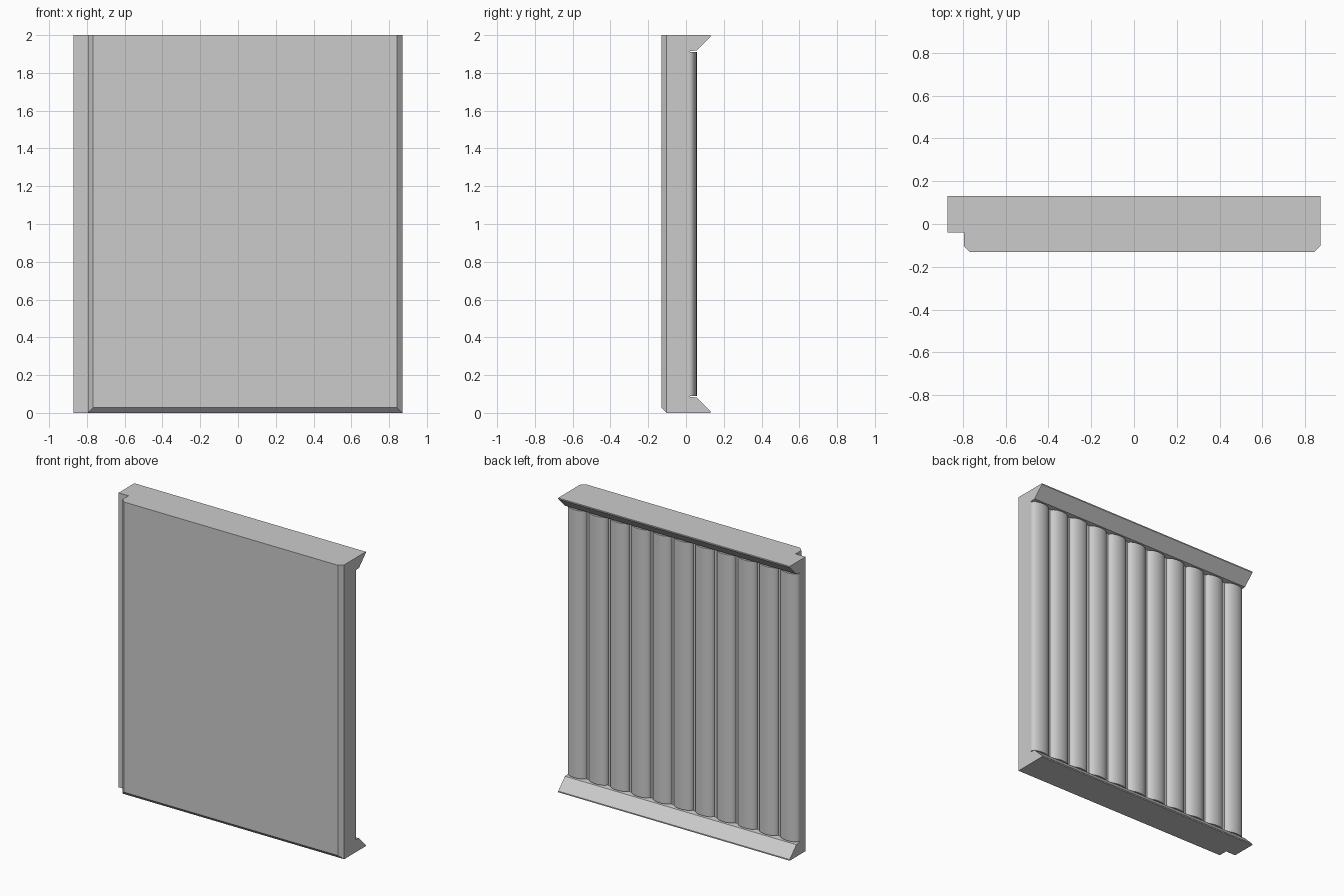
import bpy, bmesh, math
from mathutils import Vector

cube = bpy.data.objects.get("Cube")
if cube:
    bpy.data.objects.remove(cube, do_unlink=True)

grey = bpy.data.materials.new("plain grey")
grey.use_nodes = True
COLOUR = (0.6, 0.6, 0.6, 1)
grey.diffuse_color = COLOUR
grey.node_tree.nodes["Principled BSDF"].inputs["Base Color"].default_value = COLOUR

HALF, FRONT, BACK, HEIGHT = 0.87, -0.13, 0.02, 2.0
CHAMFER = 0.028
RIB_LOW, RIB_TOP = 0.09, 1.91


def extrude(points, offset):
    """Closed prism from a planar loop of points."""
    bm = bmesh.new()
    face = bm.faces.new([bm.verts.new(p) for p in points])
    grown = bmesh.ops.extrude_face_region(bm, geom=[face])["geom"]
    verts = [g for g in grown if isinstance(g, bmesh.types.BMVert)]
    bmesh.ops.translate(bm, verts=verts, vec=offset)
    bmesh.ops.recalc_face_normals(bm, faces=bm.faces)
    return bm


def finish(bm, name, smooth=False):
    mesh = bpy.data.meshes.new(name)
    bm.to_mesh(mesh)
    bm.free()
    mesh.materials.append(grey)
    obj = bpy.data.objects.new(name, mesh)
    bpy.context.collection.objects.link(obj)
    if smooth:
        bpy.ops.object.select_all(action="DESELECT")
        obj.select_set(True)
        bpy.context.view_layer.objects.active = obj
        bpy.ops.object.shade_smooth_by_angle(angle=math.radians(40))
    return obj


# Panel with a rebate on one edge and chamfered front corners
step = -0.795
plan = [(-HALF, BACK), (-HALF, -0.04), (step, -0.04), (step, FRONT + CHAMFER),
        (step + CHAMFER, FRONT), (HALF - CHAMFER, FRONT),
        (HALF, FRONT + CHAMFER), (HALF, BACK)]
bm = extrude([(x, y, 0) for x, y in plan], (0, 0, HEIGHT))

# Chamfer along the bottom front edge
cut = bmesh.ops.bisect_plane(
    bm, geom=bm.verts[:] + bm.edges[:] + bm.faces[:],
    plane_co=(0, FRONT, CHAMFER), plane_no=Vector((0, -1, -1)).normalized(),
    clear_outer=True)["geom_cut"]
bmesh.ops.holes_fill(bm, edges=[e for e in cut if isinstance(e, bmesh.types.BMEdge)])
bmesh.ops.recalc_face_normals(bm, faces=bm.faces)
finish(bm, "panel")

# Sloping lips along the top and bottom of the back
lip = [(BACK, 0), (0.13, 0), (0.13, 0.008), (0.057, 0.081), (BACK, 0.085)]
for name, base, direction in (("bottom_lip", 0, 1), ("top_lip", HEIGHT, -1)):
    loop = [(-HALF, y, base + direction * z) for y, z in lip]
    finish(extrude(loop, (2 * HALF, 0, 0)), name)

# Row of rounded upright ribs on the back
COUNT, RADIUS, DEPTH, STEPS = 11, 0.07, 0.037, 16
pitch = (2 * HALF - 2 * RADIUS) / (COUNT - 1)
for i in range(COUNT):
    centre = -HALF + RADIUS + i * pitch
    arc = [math.pi * k / STEPS for k in range(STEPS + 1)]
    loop = [(centre + RADIUS * math.cos(a), BACK + DEPTH * math.sin(a), RIB_LOW)
            for a in arc]
    finish(extrude(loop, (0, 0, RIB_TOP - RIB_LOW)), f"back_rib_{i + 1}", True)
